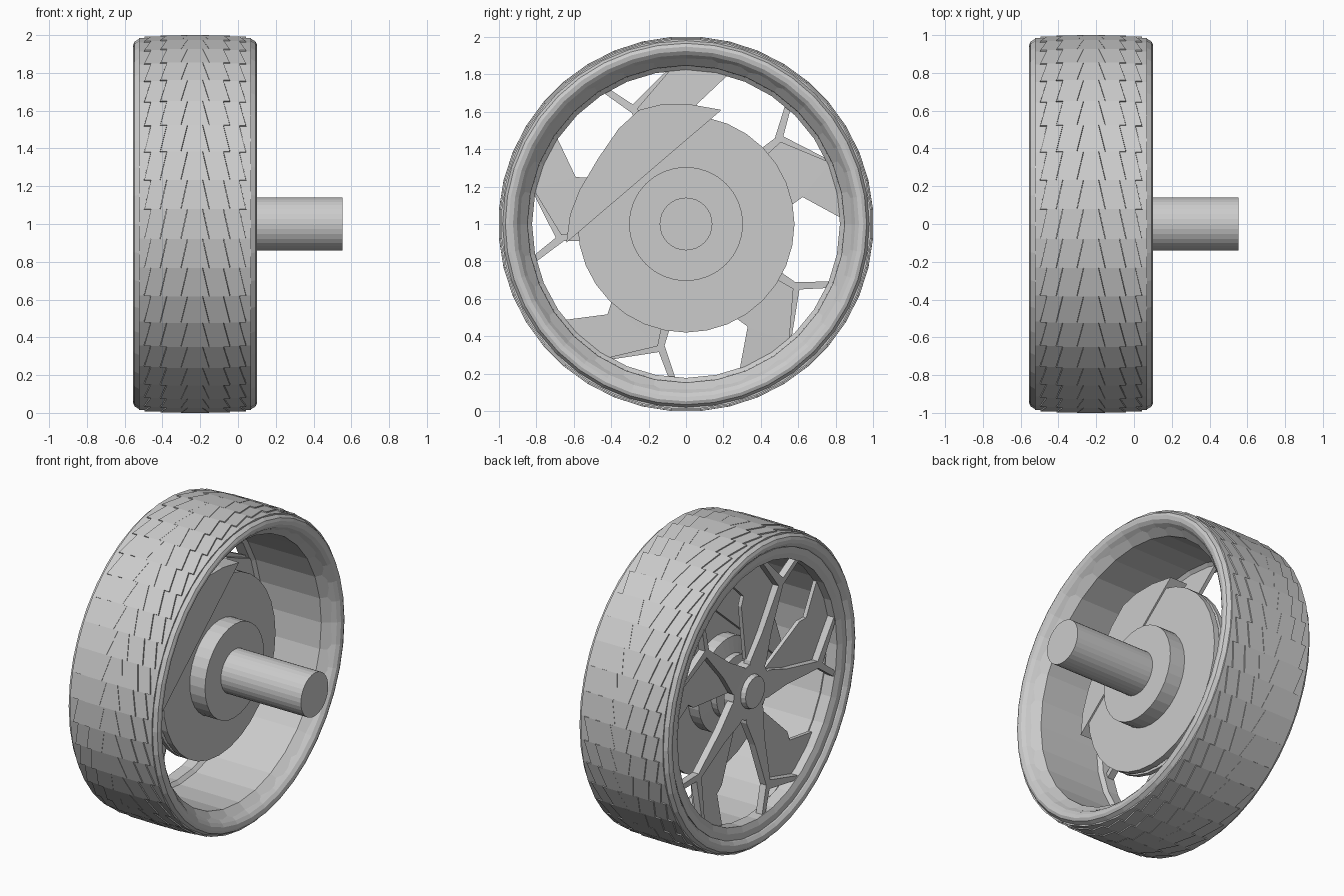
import bpy, bmesh
from math import sin, cos, radians, pi, hypot

cube = bpy.data.objects.get("Cube")
if cube:
    bpy.data.objects.remove(cube)

grey = bpy.data.materials.new("plain_grey")
grey.use_nodes = True
GREY = (0.6, 0.6, 0.6, 1)
grey.diffuse_color = GREY
grey.node_tree.nodes["Principled BSDF"].inputs["Base Color"].default_value = GREY

MID = -0.227      # middle of the tyre along the axle


def finish(name, bm):
    bmesh.ops.recalc_face_normals(bm, faces=bm.faces)
    mesh = bpy.data.meshes.new(name)
    bm.to_mesh(mesh)
    bm.free()
    mesh.materials.append(grey)
    obj = bpy.data.objects.new(name, mesh)
    bpy.context.collection.objects.link(obj)
    return obj


def polar(r, deg):
    return r * cos(radians(deg)), r * sin(radians(deg))


def lathe(name, profile, n, loop=False):
    """Spin (x, radius) points round the axle; open profiles get end caps."""
    bm = bmesh.new()
    rings = []
    for x, r in profile:
        rings.append([bm.verts.new((x, r * sin(2 * pi * i / n), 1 + r * cos(2 * pi * i / n)))
                      for i in range(n)])
    pairs = list(zip(rings, rings[1:]))
    if loop:
        pairs.append((rings[-1], rings[0]))
    else:
        bm.faces.new(rings[0])
        bm.faces.new(rings[-1])
    for a, b in pairs:
        for i in range(n):
            j = (i + 1) % n
            bm.faces.new((a[i], a[j], b[j], b[i]))
    return finish(name, bm)


def plate(name, outline, x0, x1, dish=0.0):
    """Extrude a (y, z) outline along x; dish pushes its outer end towards -x."""
    bm = bmesh.new()
    face = bm.faces.new([bm.verts.new((x0, y, 1 + z)) for y, z in outline])
    new = bmesh.ops.extrude_face_region(bm, geom=[face])["geom"]
    verts = [v for v in new if isinstance(v, bmesh.types.BMVert)]
    bmesh.ops.translate(bm, verts=verts, vec=(x1 - x0, 0, 0))
    bmesh.ops.triangulate(bm, faces=[f for f in bm.faces if len(f.verts) > 4])
    for v in bm.verts:
        v.co.x -= dish * hypot(v.co.y, v.co.z - 1)
    return finish(name, bm)


# Tyre with rounded shoulders and a bead that slopes in to the barrel
half_tyre = [(0.27, 0.984), (0.295, 0.981), (0.32, 0.966), (0.328, 0.948),
             (0.324, 0.925), (0.308, 0.905), (0.285, 0.89), (0.24, 0.862)]
lathe("tyre", [(MID + u, r) for u, r in half_tyre] +
      [(MID - u, r) for u, r in reversed(half_tyre)], 40, loop=True)

# Rim barrel, narrowing at the outer lip to a flange that carries the spokes
lathe("rim", [(MID + 0.285, 0.892), (MID + 0.235, 0.848), (-0.42, 0.846), (-0.44, 0.823),
              (-0.515, 0.823), (-0.53, 0.86), (-0.53, 0.9)], 32, loop=True)

# Tread: rows of slanted blocks, stepping down slightly towards the shoulders
ROWS, GAP, SLANT = 40, 0.001, 0.035
step = 2 * pi / ROWS
edges = [0.075, 0.185, 0.27, 0.297]
heights = [1.0, 0.999, 0.993, 0.986]
top_radius = 1 / cos(step / 2)
cols = [(-edges[0], edges[0], heights[0])]
for a, b, h in zip(edges, edges[1:], heights[1:]):
    cols += [(a, b, h), (-b, -a, h)]


def slid(u):
    """Edge position at the far end of a row."""
    if abs(u) == edges[-1]:
        return u
    return u - SLANT if u > 0 else u + SLANT


bm = bmesh.new()
for i in range(ROWS):
    t0, t1 = (i - 0.5) * step, (i + 0.5) * step
    for a, b, height in cols:
        corners = [(a + GAP, t0), (b - GAP, t0), (slid(b) - GAP, t1), (slid(a) + GAP, t1)]
        low, top = [], []
        for u, t in corners:
            for ring, r in ((low, 0.97), (top, height * top_radius)):
                ring.append(bm.verts.new((MID + u, -r * cos(t), 1 + r * sin(t))))
        bm.faces.new(top)
        for k in range(4):
            m = (k + 1) % 4
            bm.faces.new((low[k], low[m], top[m], top[k]))
        bm.faces.new(low[::-1])
finish("tread_blocks", bm)

# Five forked spokes, each with a flat blade beside it
for k in range(5):
    at = 42 + 72 * k

    def turned(pts):
        """Turn (radius, degrees) pairs to this spoke's position."""
        return [polar(r, at + d) for r, d in pts]

    plate(f"spoke_{k + 1}", turned([(0.13, 36), (0.2, 26), (0.36, 8), (0.66, 2), (0.84, 8.5),
                                    (0.84, 6), (0.7, 0), (0.84, -18), (0.84, -20.5),
                                    (0.65, -2), (0.36, -8), (0.2, -26), (0.13, -36)]),
          -0.46, -0.415, dish=0.06)
    plate(f"blade_{k + 1}", turned([(0.67, -1), (0.84, -19), (0.835, -40), (0.64, -29),
                                    (0.58, -31.5), (0.2, -26), (0.2, -5)]),
          -0.43, -0.405, dish=0.04)

# Hub, cap, carrier, brake disc pair and axle along the middle
lathe("spoke_hub", [(-0.47, 0.18), (-0.4, 0.18)], 20)
lathe("hub_cap", [(-0.5, 0.1), (-0.46, 0.11)], 20)
lathe("hub_carrier", [(-0.41, 0.12), (-0.36, 0.12), (-0.36, 0.2), (-0.32, 0.2),
                      (-0.3, 0.3), (-0.21, 0.3)], 32)
lathe("outer_brake_disc", [(-0.225, 0.58), (-0.195, 0.58)], 32)
lathe("disc_core", [(-0.205, 0.5), (-0.165, 0.5)], 32)
lathe("inner_brake_disc", [(-0.175, 0.58), (-0.135, 0.58)], 32)
lathe("bearing_housing", [(-0.145, 0.305), (-0.025, 0.305)], 32)
lathe("axle", [(-0.135, 0.141), (0.553, 0.141)], 32)

# Brake caliper clamped round the disc edge
caliper = [(0.19, 0.61), (0.02, 0.64), (-0.13, 0.64), (-0.25, 0.61), (-0.36, 0.51),
           (-0.47, 0.35), (-0.57, 0.18), (-0.62, 0.05), (-0.64, -0.1)]
plate("caliper", caliper, -0.25, -0.125)
